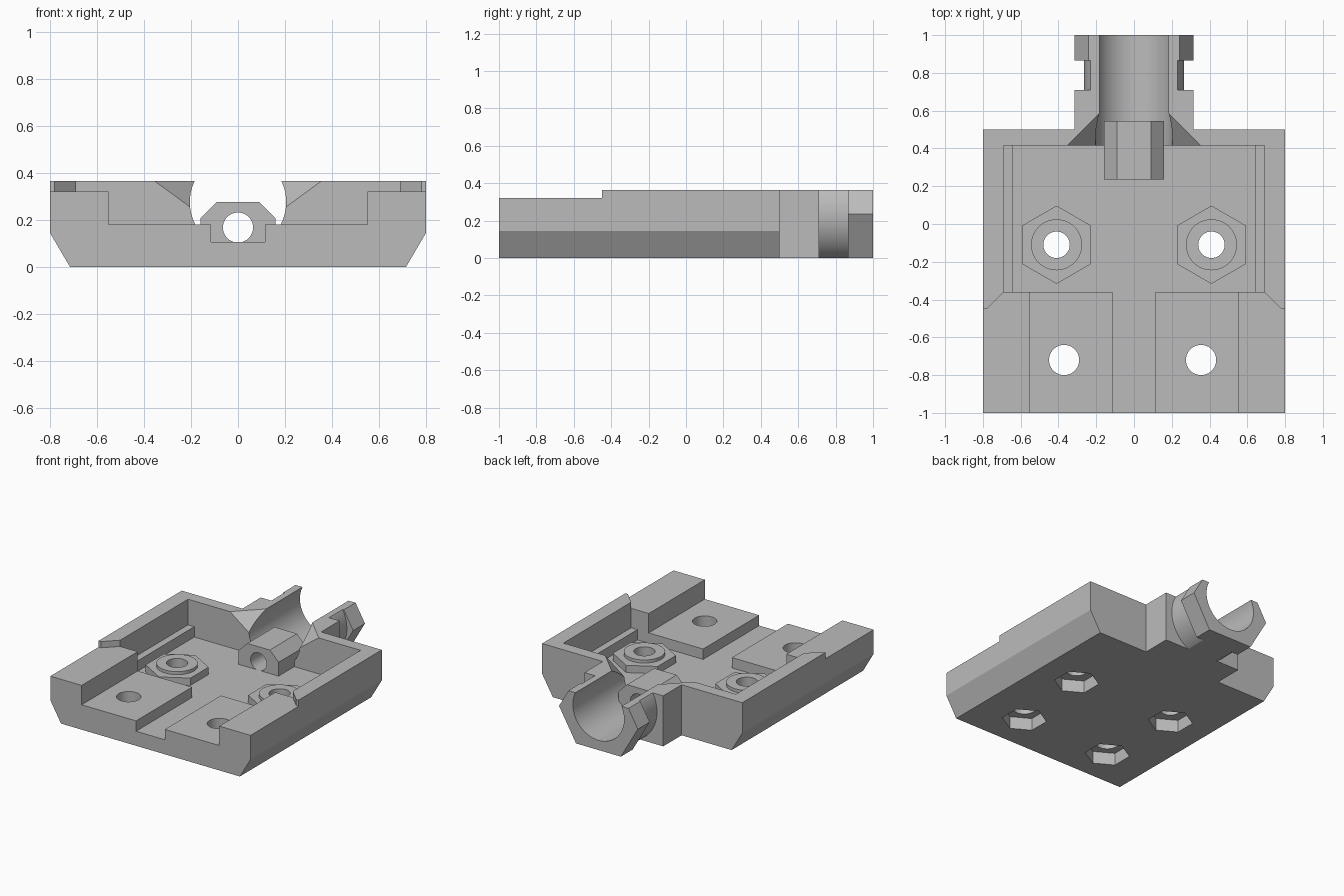
import bpy, bmesh, math
from mathutils import Vector, Matrix

cube = bpy.data.objects.get("Cube")
if cube:
    bpy.data.objects.remove(cube, do_unlink=True)

grey = bpy.data.materials.new("plain grey")
grey.use_nodes = True
grey.diffuse_color = (0.5, 0.5, 0.5, 1)
grey.node_tree.nodes["Principled BSDF"].inputs["Base Color"].default_value = (0.5, 0.5, 0.5, 1)


def make(name, bm):
    bmesh.ops.recalc_face_normals(bm, faces=bm.faces)
    me = bpy.data.meshes.new(name)
    bm.to_mesh(me)
    bm.free()
    me.materials.append(grey)
    ob = bpy.data.objects.new(name, me)
    bpy.context.collection.objects.link(ob)
    return ob


def hull(name, points):
    bm = bmesh.new()
    for p in points:
        bm.verts.new(p)
    bmesh.ops.convex_hull(bm, input=bm.verts)
    bmesh.ops.dissolve_limit(bm, angle_limit=0.01, verts=bm.verts, edges=bm.edges)
    return make(name, bm)


def box(name, x0, x1, y0, y1, z0, z1):
    return hull(name, [(x, y, z) for x in (x0, x1) for y in (y0, y1) for z in (z0, z1)])


def along_y(name, profile, y0, y1):
    """Extrude an x-z profile along y."""
    return hull(name, [(x, y, z) for x, z in profile for y in (y0, y1)])


def ring(n, r, cx=0, cz=0, turn=0):
    return [(cx + r * math.cos(turn + math.tau * i / n), cz + r * math.sin(turn + math.tau * i / n))
            for i in range(n)]


def upright(name, n, r, x, y, z0, z1):
    """Vertical prism; six-sided ones point along y."""
    return hull(name, [(a, b, z) for a, b in ring(n, r, x, y, math.pi / 2) for z in (z0, z1)])


def mirrored(profile):
    return profile + [(-x, z) for x, z in profile]


def combine(ob, other, operation="DIFFERENCE", keep=False):
    mod = ob.modifiers.new("bool", "BOOLEAN")
    mod.operation, mod.solver, mod.object = operation, "EXACT", other
    bpy.context.view_layer.objects.active = ob
    bpy.ops.object.modifier_apply(modifier=mod.name)
    if not keep:
        bpy.data.objects.remove(other, do_unlink=True)


TOP, FLOOR, SHELF = 0.365, 0.105, 0.18

# Tray with chamfered lower edges
tray = along_y("tray", mirrored([(0.715, 0), (0.8, 0.145), (0.8, TOP)]), -1, 0.5)
combine(tray, box("pocket", -0.64, 0.64, -0.36, 0.415, FLOOR, 1))
combine(tray, box("pocket_ledge", -0.69, 0.69, -0.36, 0.415, SHELF, 1))
combine(tray, box("front_recess", -0.55, 0.55, -1.1, -0.3, SHELF, 1))
combine(tray, box("front_slot", -0.115, 0.115, -1.1, -0.3, FLOOR, 1))

# Lowered front rims with a diagonal step
for s in (-1, 1):
    rim = [(0.5, -1.1), (0.9, -1.1), (0.9, -0.45), (0.78, -0.45), (0.69, -0.36), (0.5, -0.36)]
    bm = bmesh.new()
    face = bm.faces.new([bm.verts.new((s * x, y, 0.32)) for x, y in rim])
    new = bmesh.ops.extrude_face_region(bm, geom=[face])["geom"]
    bmesh.ops.translate(bm, vec=(0, 0, 0.3), verts=[v for v in new if isinstance(v, bmesh.types.BMVert)])
    combine(tray, make("rim_cut", bm))

# Barrel: square neck, round groove, hexagonal collar, trimmed flat above and below
barrel = box("barrel", -0.315, 0.315, 0.5, 0.71, 0, TOP)
combine(barrel, along_y("groove", ring(64, 0.265, 0, 0.235), 0.65, 0.93), "UNION")
combine(barrel, along_y("collar", ring(6, 0.315, 0, 0.235), 0.865, 1), "UNION")
combine(barrel, box("trim_top", -1, 1, 0.3, 1.2, TOP, 1))
combine(barrel, box("trim_bottom", -1, 1, 0.3, 1.2, -1, 0))

# Bore and flared mouth cut through tray wall and barrel
bore = along_y("bore", ring(64, 0.205, 0, 0.275), 0.414, 1.1)
tip = Vector((0, 0.415, 0.105))
corners = [Vector(p) for p in ((0.355, 0.415, TOP), (-0.355, 0.415, TOP), (0, 0.77, TOP))]
mouth_points = [tip] + [tip + (c - tip) * 1.3 for c in corners]
mouth = hull("mouth", mouth_points + [p - Vector((0, 0.05, 0)) for p in mouth_points[:3]])
for part in (tray, barrel):
    combine(part, bore, keep=True)
    combine(part, mouth, keep=True)
for cutter in (bore, mouth):
    bpy.data.objects.remove(cutter, do_unlink=True)

# Rod block with a lengthwise hole
block = along_y("rod_block", mirrored([(0.16, 0.075), (0.16, 0.205), (0.09, 0.275)]), 0.235, 0.545)
combine(block, along_y("rod_hole", ring(40, 0.064, 0, 0.167), 0.1, 0.7))

parts = [tray, barrel, block]

# Hexagonal bosses with round collars and nut traps
for x, side in ((-0.41, "right"), (0.41, "left")):
    boss = upright(side + "_hex_boss", 6, 0.207, x, -0.11, 0.06, 0.158)
    combine(boss, upright("boss_collar", 48, 0.135, x, -0.11, 0.1, SHELF), "UNION")
    combine(tray, boss, "UNION")

# Screw holes with hexagonal traps in the underside
for x, y, r in ((-0.41, -0.11, 0.07), (0.41, -0.11, 0.07), (-0.37, -0.72, 0.08), (0.355, -0.72, 0.08)):
    combine(tray, upright("screw_hole", 40, r, x, y, -0.1, 0.5))
    combine(tray, upright("nut_trap", 6, 0.15, x, y, -0.1, 0.09))

for ob in parts:
    bpy.ops.object.select_all(action="DESELECT")
    ob.select_set(True)
    bpy.context.view_layer.objects.active = ob
    bpy.ops.object.shade_smooth_by_angle(angle=math.radians(25))
